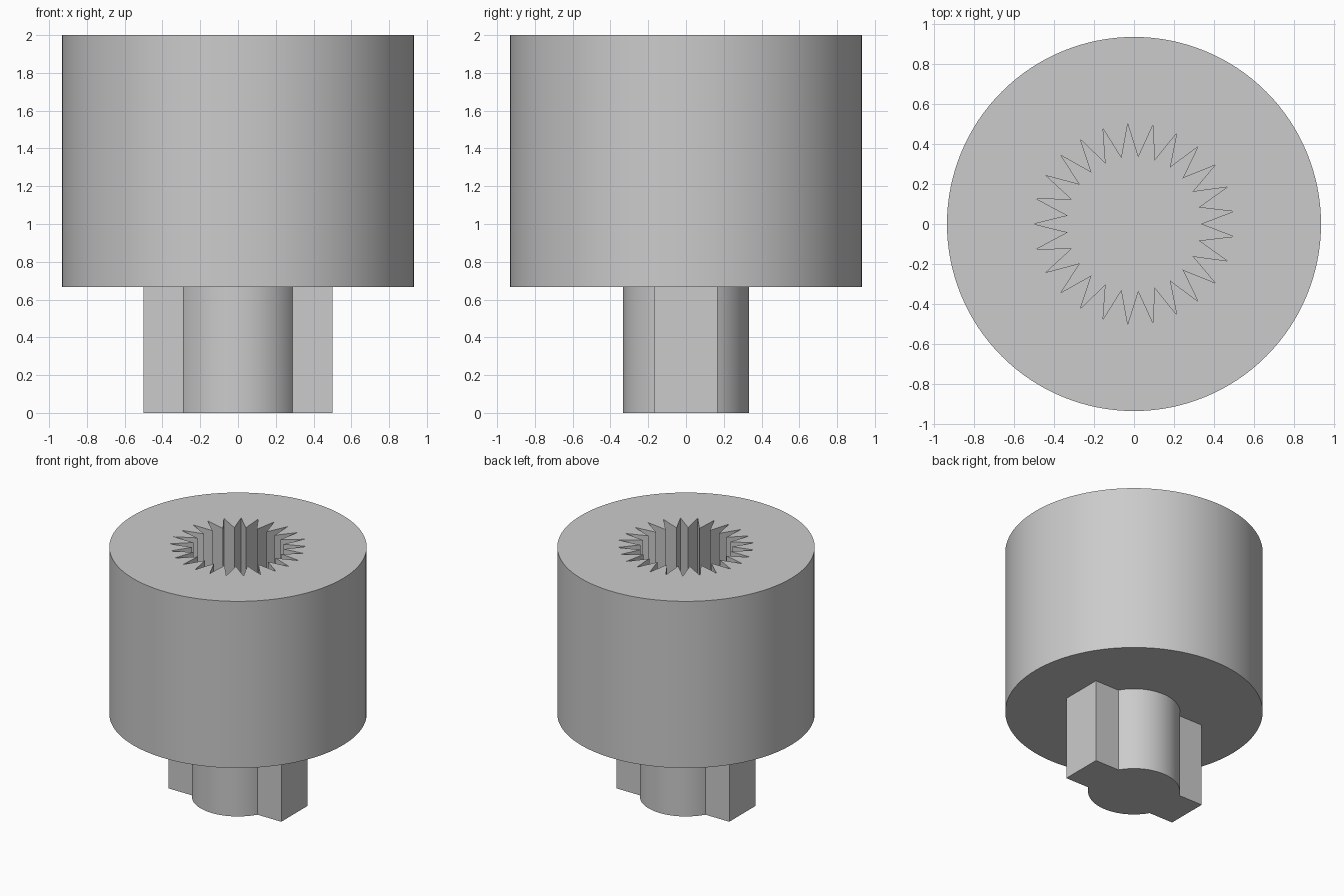
import bpy
import bmesh
from math import sin, cos, pi, asin, radians

if "Cube" in bpy.data.objects:
    bpy.data.objects.remove(bpy.data.objects["Cube"], do_unlink=True)

BODY_R, BODY_BOTTOM, TOP = 0.933, 0.667, 2.0
SHAFT_R, KEY_X, KEY_Y = 0.333, 0.5, 0.167
TEETH, TOOTH_R, SOCKET_DEPTH = 25, 0.5, 1.0

grey = bpy.data.materials.new("plain_grey")
grey.use_nodes = True
colour = (0.6, 0.6, 0.6, 1)
grey.diffuse_color = colour
grey.node_tree.nodes["Principled BSDF"].inputs["Base Color"].default_value = colour


def polar(r, a):
    return r * cos(a), r * sin(a)


def prism(name, outline, z0, z1):
    """Extrude a closed outline from z0 to z1."""
    bm = bmesh.new()
    base = bm.faces.new([bm.verts.new((x, y, z0)) for x, y in outline])
    grown = bmesh.ops.extrude_face_region(bm, geom=[base])["geom"]
    top = [v for v in grown if isinstance(v, bmesh.types.BMVert)]
    bmesh.ops.translate(bm, verts=top, vec=(0, 0, z1 - z0))
    if not base.is_valid or len(bm.faces) < len(outline) + 2:
        bm.faces.new([v for v in bm.verts if v not in top])
    bmesh.ops.recalc_face_normals(bm, faces=bm.faces)
    mesh = bpy.data.meshes.new(name)
    bm.to_mesh(mesh)
    bm.free()
    mesh.materials.append(grey)
    obj = bpy.data.objects.new(name, mesh)
    bpy.context.collection.objects.link(obj)
    return obj


def activate(obj):
    bpy.ops.object.select_all(action="DESELECT")
    obj.select_set(True)
    bpy.context.view_layer.objects.active = obj


# Round body
body = prism("coupling_body", [polar(BODY_R, 2 * pi * i / 128) for i in range(128)],
             BODY_BOTTOM, TOP)

# Toothed blind socket cut into the top
star = [polar(TOOTH_R if i % 2 else SHAFT_R, pi * i / TEETH) for i in range(2 * TEETH)]
cutter = prism("socket_cutter", star, TOP - SOCKET_DEPTH, TOP + 0.1)
cutter.hide_render = True
cut = body.modifiers.new("socket", "BOOLEAN")
cut.operation, cut.solver, cut.object = "DIFFERENCE", "EXACT", cutter
activate(body)
bpy.ops.object.modifier_apply(modifier=cut.name)
bpy.data.objects.remove(cutter, do_unlink=True)

# Shaft with a flat key on each side, as one profile
start = asin(KEY_Y / SHAFT_R)
half = [(KEY_X, -KEY_Y), (KEY_X, KEY_Y)]
half += [polar(SHAFT_R, start + (pi - 2 * start) * i / 40) for i in range(41)]
shaft = prism("keyed_shaft", half + [(-x, -y) for x, y in half], 0, BODY_BOTTOM)

for obj in (body, shaft):
    activate(obj)
    bpy.ops.object.shade_smooth_by_angle(angle=radians(25))
